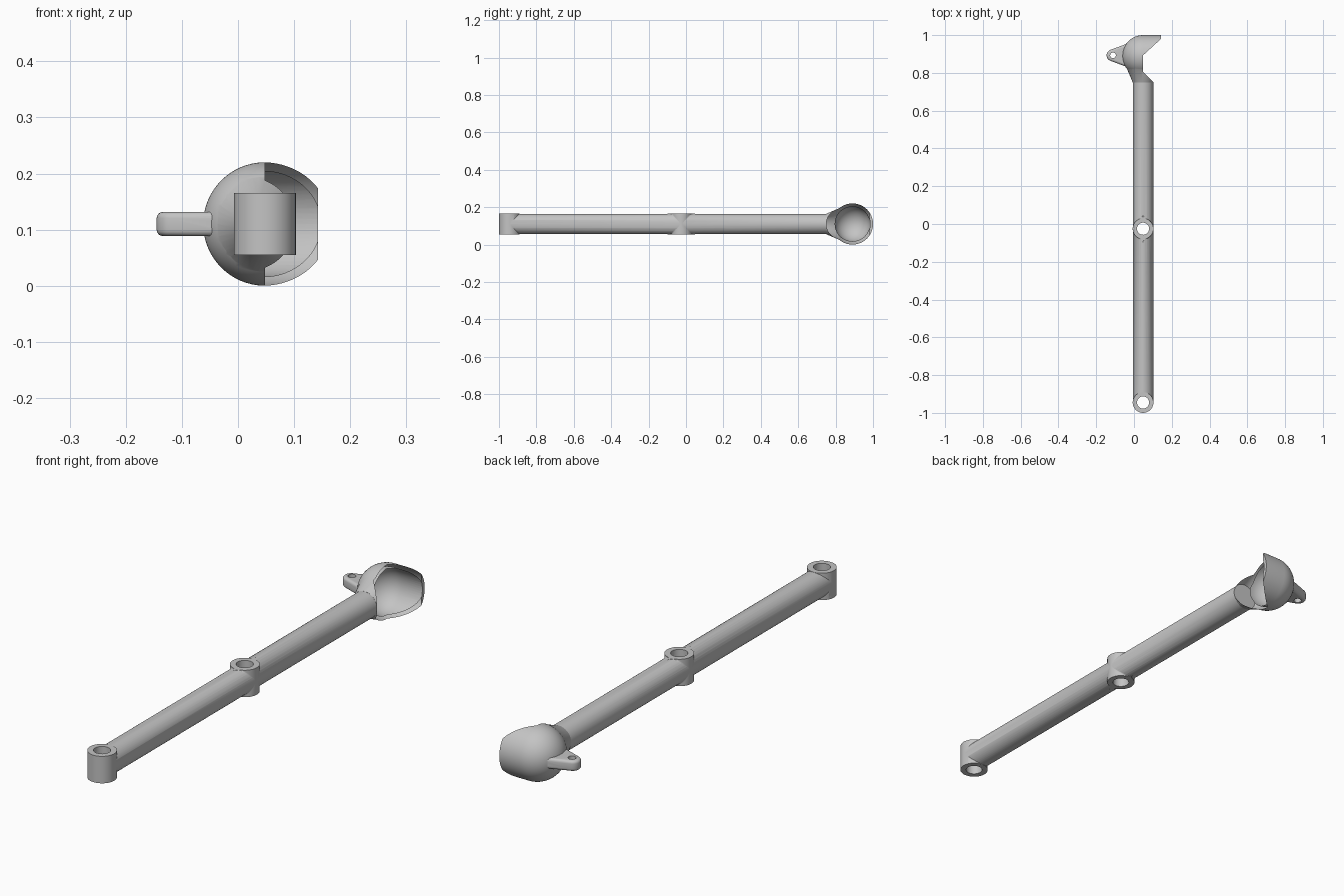
import bpy, bmesh
from math import sin, cos, pi, radians, sqrt, atan2
from mathutils import Vector, Matrix

old = bpy.data.objects.get("Cube")
if old:
    bpy.data.objects.remove(old, do_unlink=True)

CX, CZ = 0.048, 0.11          # axis of the arm
R = 0.055                     # tube and boss radius
SOCKET_Y, SOCKET_R, CAVITY_R = 0.89, 0.11, 0.095
END_Y, MID_Y, NECK_Y = -0.945, -0.025, 0.75

metal = bpy.data.materials.new("grey_metal")
metal.use_nodes = True
GREY = (0.55, 0.55, 0.55, 1)
metal.diffuse_color = GREY
metal.node_tree.nodes["Principled BSDF"].inputs["Base Color"].default_value = GREY


def add(name, bm):
    bmesh.ops.recalc_face_normals(bm, faces=bm.faces)
    mesh = bpy.data.meshes.new(name)
    bm.to_mesh(mesh)
    bm.free()
    mesh.materials.append(metal)
    ob = bpy.data.objects.new(name, mesh)
    bpy.context.collection.objects.link(ob)
    return ob


def activate(ob):
    bpy.ops.object.select_all(action='DESELECT')
    ob.select_set(True)
    bpy.context.view_layer.objects.active = ob


def combine(ob, other, operation):
    """Boolean another solid into ob and discard it."""
    activate(ob)
    mod = ob.modifiers.new("combine", 'BOOLEAN')
    mod.operation, mod.solver, mod.object = operation, 'EXACT', other
    bpy.ops.object.modifier_apply(modifier=mod.name)
    bpy.data.objects.remove(other, do_unlink=True)


def smooth(ob):
    activate(ob)
    bpy.ops.object.shade_smooth_by_angle(angle=radians(28))


def cone(name, start, end, r1, r2, segments=48):
    start, end = Vector(start), Vector(end)
    axis = end - start
    bm = bmesh.new()
    matrix = (Matrix.Translation((start + end) / 2)
              @ axis.to_track_quat('Z', 'Y').to_matrix().to_4x4())
    bmesh.ops.create_cone(bm, cap_ends=True, segments=segments, radius1=r1,
                          radius2=r2, depth=axis.length, matrix=matrix)
    return add(name, bm)


def upright(name, x, y, radius, half_height):
    return cone(name, (x, y, CZ - half_height), (x, y, CZ + half_height),
                radius, radius)


def loft(name, sections):
    """Closed solid through (height, outline) sections."""
    bm = bmesh.new()
    rings = [[bm.verts.new((x, y, z)) for x, y in outline] for z, outline in sections]
    for low, high in zip(rings, rings[1:]):
        for i in range(len(low)):
            bm.faces.new((low[i - 1], low[i], high[i], high[i - 1]))
    bm.faces.new(rings[0][::-1])
    bm.faces.new(rings[-1])
    return add(name, bm)


def prism(name, outline, half_height):
    return loft(name, [(CZ - half_height, outline), (CZ + half_height, outline)])


def cup(name, radius, x_end, rings=16, segments=64):
    """Half ball opening to +x, continued as a cylinder up to x_end."""
    bm = bmesh.new()
    profile = [(CX - radius * cos(pi / 2 * i / rings), radius * sin(pi / 2 * i / rings))
               for i in range(rings + 1)] + [(x_end, radius), (x_end, 0)]
    verts = [bm.verts.new((x, SOCKET_Y, CZ + r)) for x, r in profile]
    edges = [bm.edges.new(pair) for pair in zip(verts, verts[1:])]
    bmesh.ops.spin(bm, geom=verts + edges, cent=(0, SOCKET_Y, CZ), axis=(1, 0, 0),
                   angle=2 * pi, steps=segments)
    bmesh.ops.remove_doubles(bm, verts=bm.verts, dist=1e-5)
    return add(name, bm)


def boss_outline(h, fillet=0.022, n=6):
    """Boss circle with hollow fillets running onto the tube at height h."""
    w = max(sqrt(max((R - 0.001) ** 2 - h * h, 0)), 0.001)
    fx = w + fillet
    fy = sqrt((R + fillet) ** 2 - fx ** 2)
    turn = atan2(fy, fx)
    quarter = [(R * cos(turn * i / n), R * sin(turn * i / n)) for i in range(n + 1)]
    for i in range(1, n + 1):
        a = pi + turn * (1 - i / n)
        quarter.append((fx + fillet * cos(a), fy + fillet * sin(a)))
    half = quarter + [(-x, y) for x, y in quarter[::-1]]
    full = half + [(x, -y) for x, y in half[-2:0:-1]]
    return [(CX + x, MID_Y + y) for x, y in full]


# Shaft: tube, end boss, middle boss, then the two pin holes
shaft = cone("arm_shaft", (CX, END_Y, CZ), (CX, NECK_Y, CZ), R - 0.0004, R - 0.0004)
combine(shaft, upright("end_boss", CX, END_Y, R, R), 'UNION')
heights = [R * sin(pi / 2 * i / 8) for i in range(-8, 9)]
combine(shaft, loft("middle_boss", [(CZ + h, boss_outline(h)) for h in heights]), 'UNION')
for hole_y in (END_Y, MID_Y):
    combine(shaft, upright("pin_hole", CX, hole_y, 0.032, 0.1), 'DIFFERENCE')
smooth(shaft)

# Socket head: cup, conical neck and side lug
head = cup("socket_head", SOCKET_R, 0.143)
combine(head, cone("neck", (CX, NECK_Y, CZ), (CX, 0.85, CZ), R, 0.097), 'UNION')

tip_x, tip_r = -0.114, 0.031
arc = [radians(105 + 150 * i / 14) for i in range(15)]
outline = [(tip_x + tip_r * cos(a), SOCKET_Y + 0.003 + tip_r * sin(a)) for a in arc]
outline += [(-0.02, 0.825), (-0.02, 0.961)]
lug = prism("side_lug", outline, 0.0215)
activate(lug)
bevel = lug.modifiers.new("round", 'BEVEL')
bevel.width, bevel.segments, bevel.angle_limit = 0.011, 4, radians(50)
bpy.ops.object.modifier_apply(modifier=bevel.name)
combine(head, lug, 'UNION')

# Hollow the cup, open its front side, and drill the lug
combine(head, cup("cavity", CAVITY_R, 0.3), 'DIFFERENCE')
opening = [(CX, 0.805), (CX + 0.205, 0.60), (0.25, 1.078), (CX, 0.893)]
combine(head, prism("opening", opening, 0.3), 'DIFFERENCE')
combine(head, upright("lug_hole", tip_x + 0.003, SOCKET_Y + 0.003, 0.015, 0.1), 'DIFFERENCE')
smooth(head)
